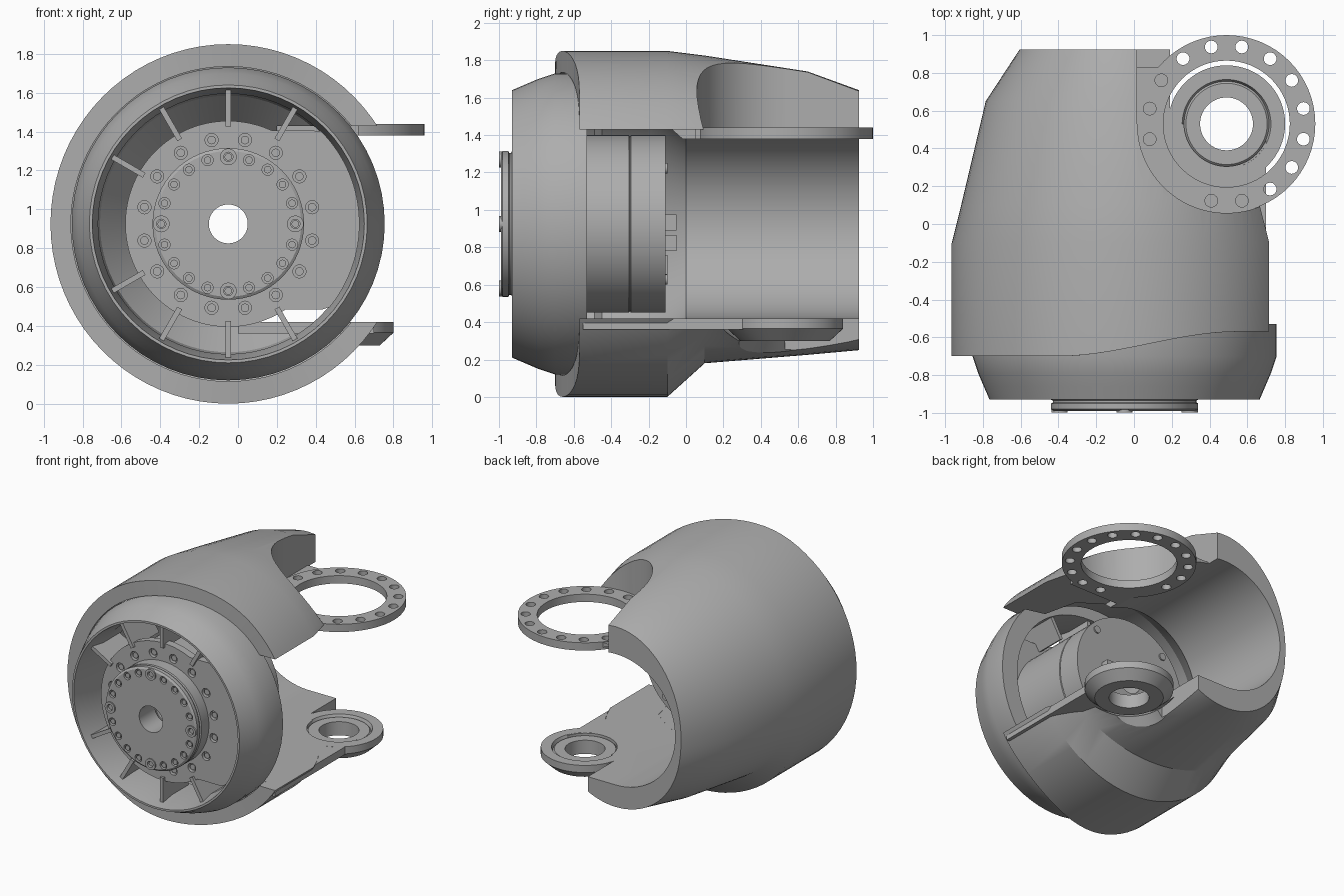
import bpy, bmesh, math
from math import sin, cos, radians, pi
from mathutils import Matrix, Vector

if "Cube" in bpy.data.objects:
    bpy.data.objects.remove(bpy.data.objects["Cube"])

CX, CZ = -0.05, 0.925        # main axis (runs along y)
EX, EY = 0.49, 0.53          # hinge axis (runs along z)

grey = bpy.data.materials.new("machined_grey")
grey.use_nodes = True
grey.diffuse_color = (0.42, 0.42, 0.42, 1)
grey.node_tree.nodes["Principled BSDF"].inputs["Base Color"].default_value = (0.42, 0.42, 0.42, 1)


def finish(name, bm):
    bmesh.ops.recalc_face_normals(bm, faces=bm.faces)
    mesh = bpy.data.meshes.new(name)
    bm.to_mesh(mesh)
    bm.free()
    mesh.materials.append(grey)
    ob = bpy.data.objects.new(name, mesh)
    bpy.context.collection.objects.link(ob)
    return ob


def loft(name, rings, closed):
    """Skin rings of points; closed joins last ring to first, else caps the ends."""
    bm = bmesh.new()
    vs = [[bm.verts.new(p) for p in ring] for ring in rings]
    n = len(vs[0])
    for i in range(len(vs) if closed else len(vs) - 1):
        a, b = vs[i], vs[(i + 1) % len(vs)]
        for j in range(n):
            k = (j + 1) % n
            bm.faces.new((a[j], a[k], b[k], b[j]))
    if not closed:
        bm.faces.new(vs[0])
        bm.faces.new(vs[-1])
    return finish(name, bm)


def turn(name, profile, axis="y", closed=True, n=64):
    """Revolve (radius, position) pairs about the main or the hinge axis."""
    rings = []
    for r, t in profile:
        angs = [2 * pi * j / n for j in range(n)]
        if axis == "y":
            rings.append([(CX + r * cos(a), t, CZ + r * sin(a)) for a in angs])
        else:
            rings.append([(EX + r * cos(a), EY + r * sin(a), t) for a in angs])
    return loft(name, rings, closed)


def box(name, lo, hi, turn_by=None):
    bm = bmesh.new()
    bmesh.ops.create_cube(bm, size=1)
    for v in bm.verts:
        v.co = Vector([l + (c + 0.5) * (h - l) for l, h, c in zip(lo, hi, v.co)])
    if turn_by:
        bm.transform(turn_by)
    return finish(name, bm)


def rods(name, spots, r, lo, hi, axis="y", n=14):
    """Many short cylinders in one object."""
    bm = bmesh.new()
    for u, v in spots:
        if axis == "y":
            m = Matrix.Translation((u, (lo + hi) / 2, v)) @ Matrix.Rotation(pi / 2, 4, "X")
        else:
            m = Matrix.Translation((u, v, (lo + hi) / 2))
        bmesh.ops.create_cone(bm, cap_ends=True, segments=n, radius1=r, radius2=r,
                              depth=hi - lo, matrix=m)
    return finish(name, bm)


def circle(cx, cy, r, n, start=0.0, skip=()):
    return [(cx + r * cos(start + 2 * pi * i / n), cy + r * sin(start + 2 * pi * i / n))
            for i in range(n) if i not in skip]


def cut(ob, *cutters):
    bpy.context.view_layer.objects.active = ob
    for c in cutters:
        mod = ob.modifiers.new("cut", "BOOLEAN")
        mod.operation, mod.solver, mod.object = "DIFFERENCE", "EXACT", c
        bpy.ops.object.modifier_apply(modifier=mod.name)
        bpy.data.objects.remove(c)


# Outer shell: (y, side, top, bottom) half sizes, outside front to back, then inside back to front
outside = [(-0.70, 0.915, 0.925, 0.925), (-0.10, 0.915, 0.925, 0.925), (0.10, 0.865, 0.90, 0.745),
           (0.65, 0.735, 0.815, 0.70), (0.925, 0.555, 0.715, 0.675)]
inside = [(y, r, r, r) for y, r in ((0.925, 0.505), (0.0, 0.505), (-0.2, 0.66), (-0.45, 0.70),
                                    (-0.49, 0.81), (-0.70, 0.81))]
rings = []
for y, side, top, low in outside + inside:
    ring = []
    for j in range(80):
        a = 2 * pi * j / 80
        x = CX + side * cos(a)
        s = min(max((x + 0.4) / 0.95, 0), 1)
        shift = 0.13 * s * s * (3 - 2 * s) if y == -0.70 else 0   # front edge sweeps back
        flat = 0.85 if low < top else 1                           # underside is flattened
        z = top * sin(a) if sin(a) > 0 else -low * abs(sin(a)) ** flat
        ring.append((x, y + shift, CZ + z))
    rings.append(ring)
shell = loft("outer_shell", rings, True)
ring_holes = circle(EX, EY, 0.415, 16, pi / 16, skip=(9, 10))
cut(shell,
    box("side_opening", (CX, -1, 0.42), (1.5, 1.5, 1.38)),
    box("side_opening_step", (0.2, -1, 1.3), (1.5, 0.05, 1.43)),
    box("side_opening_end", (0.62, 0.0, 1.3), (1.5, 0.2, 1.43)),
    turn("upper_pocket", [(0.472, 1.435), (0.472, 2.2)], "z", False),
    box("upper_corner", (0.015, EY, 1.435), (1.5, 1.5, 2.2)),
    box("upper_back_corner", (0.015, 0.83, 1.3), (1.5, 1.5, 1.5)),
    turn("upper_bore", [(0.335, 1.2), (0.335, 2.2)], "z", False),
    rods("upper_holes", ring_holes, 0.034, 1.2, 1.6, "z"),
    turn("lower_pocket", [(0.42, -0.2), (0.33, 0.22), (0.26, 0.30), (0.33, 0.36)], "z", False),
    box("lower_corner", (0.19, EY, -0.2), (1.5, 1.5, 0.5)),
    turn("lower_bore", [(0.225, -0.2), (0.225, 0.6)], "z", False))

# Flat floor of the side opening
floor = box("floor_plate", (0.0, -0.55, 0.36), (0.70, 0.5, 0.419))
cut(floor, turn("floor_bore", [(0.225, -0.2), (0.225, 0.6)], "z", False))

# Upper hinge ring with bolt holes
ring = turn("upper_hinge_ring", [(0.335, 1.38), (0.47, 1.38), (0.47, 1.44), (0.335, 1.44)], "z")
cut(ring, rods("ring_holes", ring_holes, 0.034, 1.2, 1.6, "z"))

# Lower hinge boss
turn("lower_hinge_boss", [(0.14, 0.405), (0.215, 0.405), (0.225, 0.395), (0.235, 0.42), (0.31, 0.42),
                          (0.31, 0.365), (0.24, 0.30), (0.14, 0.30)], "z")

# Front collar
turn("front_collar", [(0.715, -0.93), (0.745, -0.86), (0.775, -0.79), (0.805, -0.70), (0.805, -0.53),
                      (0.67, -0.53), (0.67, -0.75), (0.70, -0.93)])

# Mounting plate, filled out to the collar on the open side
outline = []
for j in range(128):
    a = 2 * pi * j / 128
    r = 0.53
    if cos(a) > 0.2:
        limit = 0.48 if sin(a) > 0 else 0.44
        r = max(r, min(0.675, limit / max(abs(sin(a)), 0.01)))
    outline.append((CX + r * cos(a), CZ + r * sin(a)))
plate = loft("mounting_plate", [[(x, y, z) for x, z in outline] for y in (-0.84, -0.78)], False)
bolt_ring = circle(CX, CZ, 0.44, 16, pi / 16)
cut(plate, rods("plate_bore", [(CX, CZ)], 0.2, -1, 0, n=48),
    rods("plate_holes", bolt_ring, 0.034, -1, -0.81))
rods("plate_bolts", bolt_ring, 0.022, -0.83, -0.79)

# Ribs between plate and collar
for deg in (60, 90, 120, 150, 210, 240, 270, 300):
    spin = Matrix.Translation((CX, 0, CZ)) @ Matrix.Rotation(-radians(deg), 4, "Y")
    box("collar_rib", (0.50, -0.86, -0.014), (0.695, -0.55, 0.014), spin)

# Drive drum on the front, with bolts and cardinal tabs
drum = turn("front_drum", [(0.10, -0.99), (0.375, -0.99), (0.39, -0.98), (0.39, -0.95), (0.38, -0.945),
                           (0.38, -0.935), (0.39, -0.93), (0.39, -0.80), (0.10, -0.80)])
drum_bolts = circle(CX, CZ, 0.345, 20)
cut(drum, rods("drum_holes", drum_bolts, 0.029, -1.2, -0.96))
rods("drum_bolts", drum_bolts, 0.019, -0.985, -0.95)
for u, v in circle(CX, CZ, 0.345, 4):
    tab = rods("drum_tab", [(u, v)], 0.043, -0.999, -0.97, n=24)
    cut(tab, rods("tab_hole", [(u, v)], 0.024, -1.2, -0.9))

# Motor body with seam, rear bolts and connectors
turn("motor_body", [(0.10, -0.79), (0.475, -0.79), (0.475, -0.305), (0.467, -0.302), (0.467, -0.298),
                    (0.475, -0.295), (0.475, -0.11), (0.10, -0.11)])
rods("motor_rear_bolts", circle(CX, CZ, 0.42, 4, pi / 4), 0.028, -0.12, -0.10)
for z in (0.78, 0.89):
    box("rear_connector", (0.10, -0.12, z), (0.20, -0.05, z + 0.085))
box("rear_clip", (0.05, -0.12, 0.63), (0.12, -0.10, 0.76))

# Smooth curved faces, keep hard edges
bpy.ops.object.select_all(action="DESELECT")
for ob in bpy.context.scene.objects:
    if ob.type == "MESH":
        ob.select_set(True)
        bpy.context.view_layer.objects.active = ob
bpy.ops.object.shade_smooth_by_angle(angle=radians(28))
